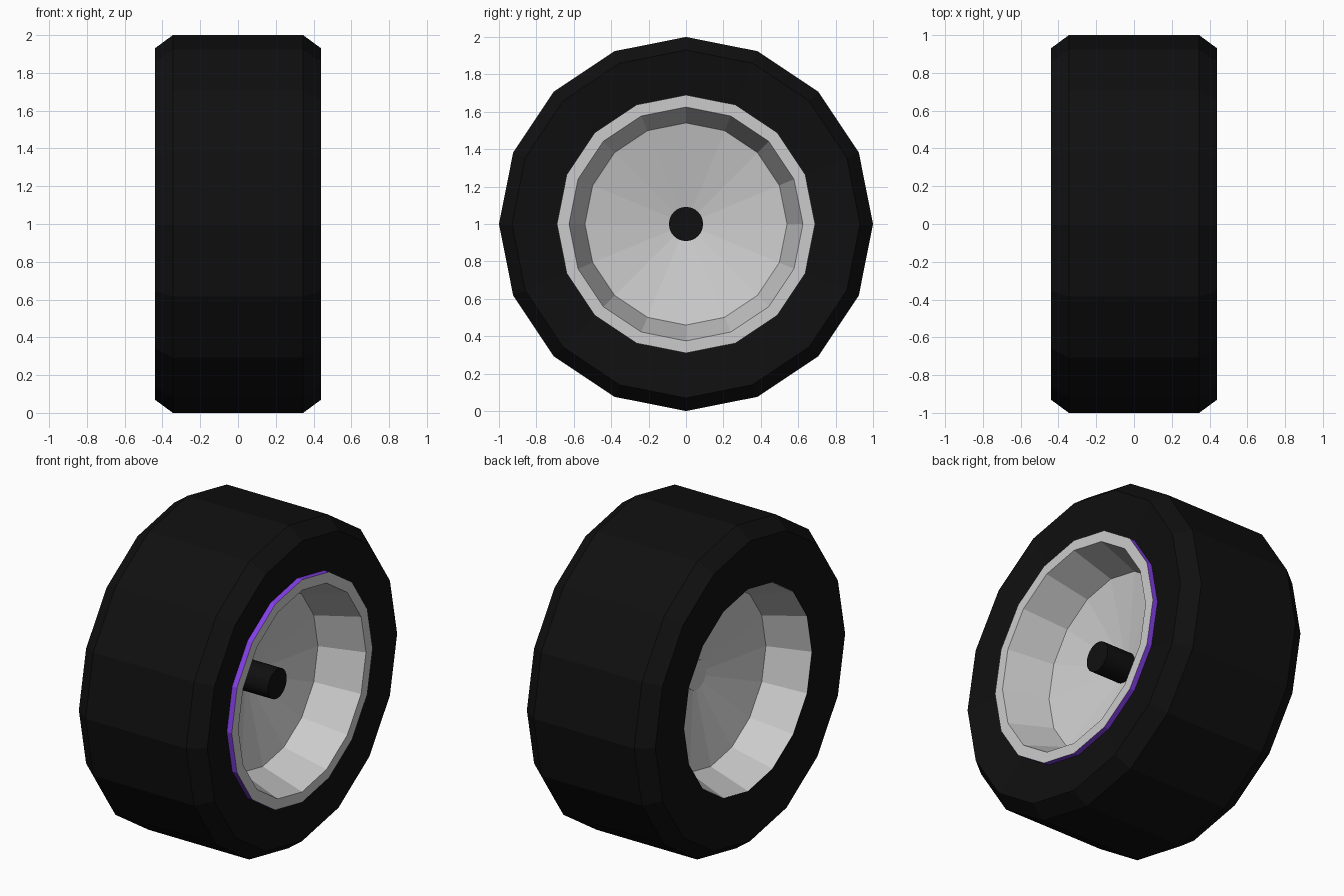
import bpy, bmesh, math

if "Cube" in bpy.data.objects:
    bpy.data.objects.remove(bpy.data.objects["Cube"])


def material(name, rgb):
    m = bpy.data.materials.new(name)
    m.diffuse_color = (*rgb, 1)
    m.use_nodes = True
    m.node_tree.nodes["Principled BSDF"].inputs["Base Color"].default_value = m.diffuse_color
    return m


black = material("rubber_black", (0.005, 0.005, 0.005))
grey = material("metal_grey", (0.6, 0.6, 0.6))
purple = material("trim_purple", (0.23, 0.05, 0.8))


def lathe(name, profile, mats, sides=16, closed=False, accents=()):
    """Revolve (x, radius) points around the wheel axis at z = 1.
    Segments listed in accents use the second material."""
    bm = bmesh.new()
    rings = []
    for x, r in profile:
        if r == 0:
            rings.append([bm.verts.new((x, 0, 1))] * sides)
        else:
            angles = [2 * math.pi * i / sides for i in range(sides)]
            rings.append([bm.verts.new((x, r * math.cos(a), 1 + r * math.sin(a)))
                          for a in angles])
    n = len(profile)
    for s in range(n if closed else n - 1):
        a, b = rings[s], rings[(s + 1) % n]
        for i in range(sides):
            j = (i + 1) % sides
            corners = list(dict.fromkeys((a[i], a[j], b[j], b[i])))
            face = bm.faces.new(corners)
            face.material_index = 1 if s in accents else 0
    bmesh.ops.recalc_face_normals(bm, faces=bm.faces)
    mesh = bpy.data.meshes.new(name)
    bm.to_mesh(mesh)
    bm.free()
    for m in mats:
        mesh.materials.append(m)
    ob = bpy.data.objects.new(name, mesh)
    bpy.context.collection.objects.link(ob)
    return ob


# Tyre: chamfered tread with slightly sunken sidewalls
lathe("tyre", [(-0.345, 1.0), (0.345, 1.0), (0.44, 0.93), (0.405, 0.68),
               (0.36, 0.64), (-0.38, 0.64), (-0.425, 0.627), (-0.44, 0.93)],
      [black], closed=True)

# Rim: dished on both sides, with a raised lip on the right edged in purple
lathe("rim", [(0.05, 0), (0.17, 0.54), (0.44, 0.625), (0.44, 0.69), (0.38, 0.69),
              (0.37, 0.635), (-0.41, 0.632), (-0.425, 0.625), (-0.17, 0.54),
              (-0.05, 0)],
      [grey, purple], accents=(3,))

# Hub sleeve through the dish, and the black axle stub on the right
lathe("hub_sleeve", [(-0.075, 0), (-0.075, 0.09), (0.1, 0.09), (0.1, 0)], [grey], sides=32)
lathe("axle", [(0.0, 0), (0.0, 0.091), (0.27, 0.091), (0.27, 0)], [black], sides=32)
